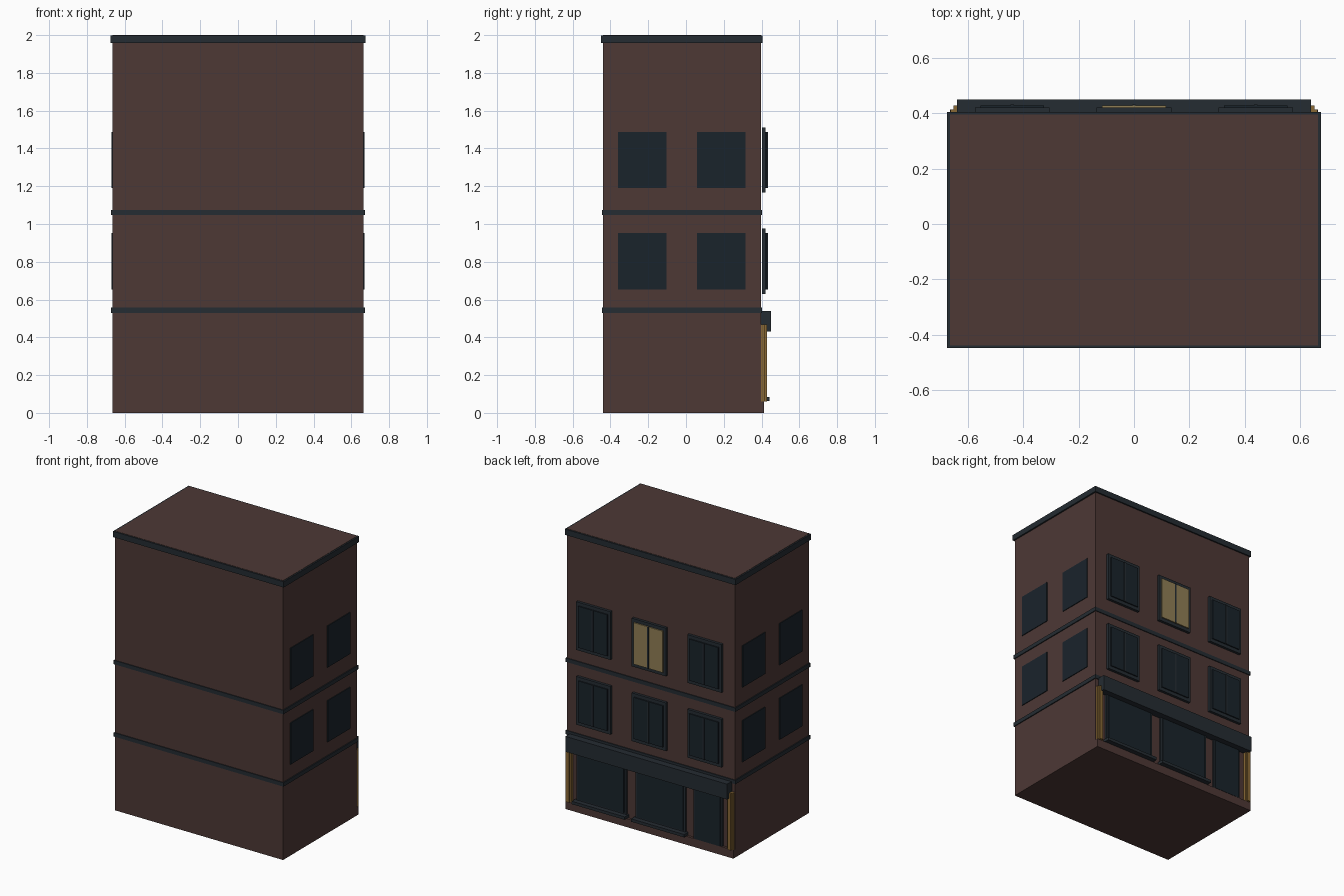
import bpy, bmesh

if "Cube" in bpy.data.objects:
    bpy.data.objects.remove(bpy.data.objects["Cube"])


def material(name, rgb):
    m = bpy.data.materials.new(name)
    m.diffuse_color = (*rgb, 1)
    m.use_nodes = True
    m.node_tree.nodes["Principled BSDF"].inputs["Base Color"].default_value = m.diffuse_color
    return m


BRICK = material("brick", (0.075, 0.040, 0.036))
TRIM = material("dark_trim", (0.018, 0.025, 0.032))
GLASS = material("dark_glass", (0.010, 0.017, 0.024))
LIT = material("lit_glass", (0.28, 0.21, 0.09))
GOLD = material("gold_paint", (0.25, 0.14, 0.035))


def box(name, x, y, z, mat):
    """Box given as (min, max) ranges on each axis."""
    bm = bmesh.new()
    bmesh.ops.create_cube(bm, size=1)
    for v in bm.verts:
        v.co = [r[0] if c < 0 else r[1] for c, r in zip(v.co, (x, y, z))]
    me = bpy.data.meshes.new(name)
    bm.to_mesh(me)
    bm.free()
    me.materials.append(mat)
    ob = bpy.data.objects.new(name, me)
    bpy.context.collection.objects.link(ob)
    return ob


def span(c, w):
    return (c - w / 2, c + w / 2)


# Main block, floor bands and roof cornice
box("building_body", (-0.665, 0.665), (-0.44, 0.396), (0, 2.0), BRICK)
for z in (0.543, 1.061):
    box("floor_band", (-0.672, 0.672), (-0.446, 0.402), span(z, 0.028), TRIM)
box("roof_cornice", (-0.676, 0.676), (-0.449, 0.406), (1.957, 1.998), TRIM)

# Upper floors: side panes and framed facade windows
for floor, z in enumerate((0.803, 1.338)):
    for side in (-1, 1):
        for y in (-0.232, 0.186):
            box("side_window", span(side * 0.665, 0.011), span(y, 0.256),
                span(z, 0.297), GLASS)
    for x in (-0.44, 0, 0.44):
        lit = floor == 1 and x == 0
        box("window_frame", span(x, 0.27), (0.402, 0.421), span(z, 0.345), TRIM)
        box("window_pane", span(x, 0.23), (0.412, 0.429), span(z, 0.297),
            LIT if lit else GLASS)
        box("window_mullion", span(x, 0.012), (0.42, 0.433), span(z, 0.297), TRIM)

# Shopfront: plinth, fascia, display windows and door
box("shop_plinth", (-0.665, 0.665), (0.39, 0.414), (0, 0.06), BRICK)
box("shop_fascia", (-0.64, 0.64), (0.394, 0.45), (0.43, 0.54), TRIM)
for x in (-0.085, 0.385):
    box("shop_window_frame", span(x, 0.395), (0.396, 0.409), (0.085, 0.435), TRIM)
    box("shop_window_pane", span(x, 0.365), (0.40, 0.416), (0.095, 0.425), GLASS)
    box("shop_window_sill", span(x, 0.42), (0.396, 0.443), (0.064, 0.085), TRIM)
box("shop_door_frame", span(-0.46, 0.225), (0.396, 0.409), (0.05, 0.435), TRIM)
box("shop_door", span(-0.46, 0.20), (0.40, 0.416), (0.06, 0.425), GLASS)

# Stepped pilasters at both ends of the shopfront
for side in (-1, 1):
    box("pilaster_back", span(side * 0.64, 0.046), (0.396, 0.415), (0.06, 0.467), GOLD)
    box("pilaster_front", span(side * 0.64, 0.026), (0.41, 0.428), (0.06, 0.467), GOLD)
